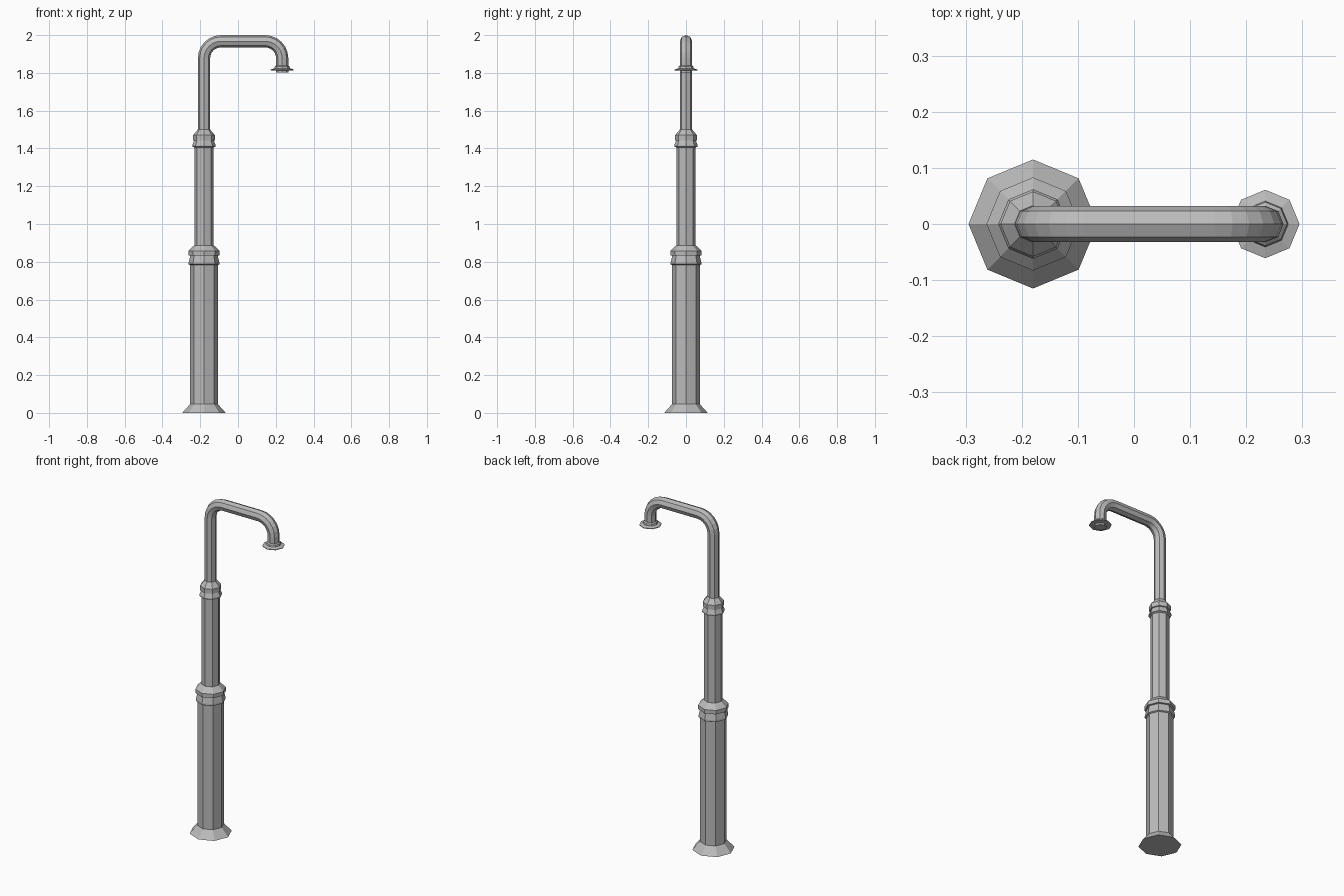
import bpy, bmesh, math
from mathutils import Vector

cube = bpy.data.objects.get("Cube")
if cube:
    bpy.data.objects.remove(cube, do_unlink=True)

SIDES = 8
POLE_X, SPOUT_X = -0.18, 0.234
PIPE_R, BEND_R, PIPE_Z = 0.0325, 0.09, 1.9675

metal = bpy.data.materials.new("grey_metal")
metal.use_nodes = True
grey = (0.5, 0.5, 0.5, 1)
metal.diffuse_color = grey
metal.node_tree.nodes["Principled BSDF"].inputs["Base Color"].default_value = grey


def skin(name, rings):
    """Join successive octagonal rings into a capped flat-shaded solid."""
    bm = bmesh.new()
    loops = [[bm.verts.new(p) for p in ring] for ring in rings]
    for a, b in zip(loops, loops[1:]):
        for i in range(SIDES):
            j = (i + 1) % SIDES
            bm.faces.new((a[i], a[j], b[j], b[i]))
    bm.faces.new(loops[0][::-1])
    bm.faces.new(loops[-1])
    bmesh.ops.recalc_face_normals(bm, faces=bm.faces)
    mesh = bpy.data.meshes.new(name)
    bm.to_mesh(mesh)
    bm.free()
    mesh.materials.append(metal)
    obj = bpy.data.objects.new(name, mesh)
    bpy.context.collection.objects.link(obj)
    return obj


def ring(center, radius, tilt=0.0):
    """Octagon whose axis leans by tilt from +z towards +x."""
    u = Vector((math.cos(tilt), 0, -math.sin(tilt)))
    v = Vector((0, 1, 0))
    angles = [math.tau * i / SIDES for i in range(SIDES)]
    return [Vector(center) + radius * (math.cos(a) * u + math.sin(a) * v) for a in angles]


def turned(name, x, profile):
    return skin(name, [ring((x, 0, z), r) for r, z in profile])


# Pole: flared foot, two shafts
turned("base_flare", POLE_X, [(0.115, 0), (0.073, 0.047)])
turned("lower_shaft", POLE_X, [(0.073, 0.04), (0.073, 0.84)])
turned("upper_shaft", POLE_X, [(0.051, 0.84), (0.051, 1.45)])

# Double collars covering the steps in the pole
turned("lower_collar", POLE_X, [(0.073, 0.783), (0.081, 0.787), (0.081, 0.797), (0.073, 0.832),
                                (0.083, 0.834), (0.083, 0.857), (0.052, 0.887)])
turned("upper_collar", POLE_X, [(0.051, 1.405), (0.062, 1.41), (0.062, 1.418), (0.052, 1.441),
                                (0.058, 1.443), (0.058, 1.47), (0.033, 1.50)])

# Bent pipe: up, across and down into the spout
path = [(POLE_X, 1.45, 0.0)]
STEPS = 6
for cx, start in ((POLE_X + BEND_R, 0), (SPOUT_X - BEND_R, math.pi / 2)):
    for i in range(STEPS + 1):
        t = start + i * math.pi / 2 / STEPS
        path.append((cx - BEND_R * math.cos(t), PIPE_Z - BEND_R + BEND_R * math.sin(t), t))
path.append((SPOUT_X, 1.802, math.pi))
skin("bent_pipe", [ring((x, 0, z), PIPE_R, t) for x, z, t in path])

# Flange at the spout
turned("spout_flange", SPOUT_X, [(0.032, 1.812), (0.061, 1.814), (0.061, 1.818), (0.041, 1.824),
                                 (0.039, 1.834), (0.032, 1.84)])
